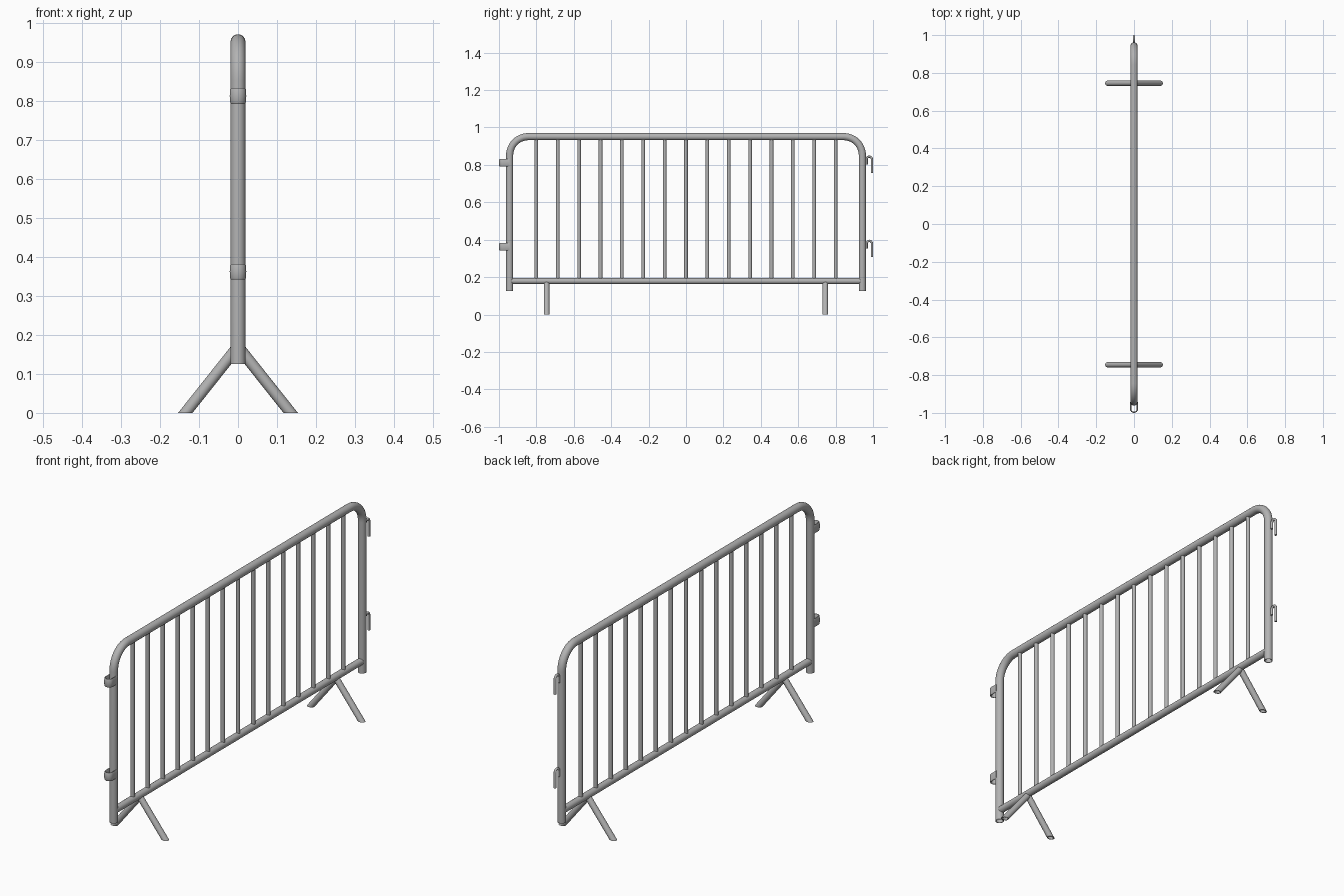
import bpy, bmesh, math
from mathutils import Vector

if "Cube" in bpy.data.objects:
    bpy.data.objects.remove(bpy.data.objects["Cube"])

metal = bpy.data.materials.new("galvanised grey")
metal.diffuse_color = (0.45, 0.45, 0.45, 1)
metal.use_nodes = True
metal.node_tree.nodes["Principled BSDF"].inputs["Base Color"].default_value = metal.diffuse_color


def finish(name, bm, angle=40):
    bmesh.ops.recalc_face_normals(bm, faces=bm.faces)
    me = bpy.data.meshes.new(name)
    bm.to_mesh(me)
    bm.free()
    me.materials.append(metal)
    ob = bpy.data.objects.new(name, me)
    bpy.context.collection.objects.link(ob)
    bpy.ops.object.select_all(action='DESELECT')
    ob.select_set(True)
    bpy.context.view_layer.objects.active = ob
    bpy.ops.object.shade_smooth_by_angle(angle=math.radians(angle))
    return ob


def tube(name, path, r, side, sides=20, wall=0, floor=False):
    """Sweep a round pipe along a flat path; side is the path plane's normal.
    wall > 0 makes it hollow, floor cuts the last end level at z = 0."""
    bm = bmesh.new()
    pts, side = [Vector(p) for p in path], Vector(side)

    def rings(rad):
        out = []
        for i, p in enumerate(pts):
            t = (pts[min(i + 1, len(pts) - 1)] - pts[max(i - 1, 0)]).normalized()
            n = t.cross(side)
            ring = []
            for k in range(sides):
                a = 2 * math.pi * k / sides
                v = p + rad * (math.cos(a) * side + math.sin(a) * n)
                if floor and i == len(pts) - 1:
                    v -= t * (v.z / t.z)
                ring.append(bm.verts.new(v))
            out.append(ring)
        return out

    loops = rings(r)
    if wall:
        loops += rings(r - wall)[::-1]
        loops.append(loops[0])
    else:
        bm.faces.new(loops[0])
        bm.faces.new(loops[-1])
    for a, b in zip(loops, loops[1:]):
        for k in range(sides):
            j = (k + 1) % sides
            bm.faces.new((a[k], a[j], b[j], b[k]))
    return finish(name, bm)


def arc(cy, cz, r, a0, a1, n):
    return [(0, cy + r * math.cos(math.radians(a0 + (a1 - a0) * i / n)),
             cz + r * math.sin(math.radians(a0 + (a1 - a0) * i / n))) for i in range(n + 1)]


X = (1, 0, 0)
POST, TOP, BEND = 0.943, 0.951, 0.1

# outer frame: two posts and top rail in one bent pipe
frame = [(0, -POST, 0.125)] + arc(-POST + BEND, TOP - BEND, BEND, 180, 90, 12) \
    + arc(POST - BEND, TOP - BEND, BEND, 90, 0, 12) + [(0, POST, 0.125)]
tube("outer_frame", frame, 0.019, X, 28, wall=0.003)

# bottom rail
tube("bottom_rail", [(0, -POST, 0.179), (0, POST, 0.179)], 0.0165, X, 24)

# upright bars
for i in range(15):
    y = -0.8 + 1.6 * i / 14
    tube(f"upright_bar_{i + 1}", [(0, y, 0.179), (0, y, TOP)], 0.0098, X, 16)

# splayed legs
for y in (-0.745, 0.745):
    for s in (-1, 1):
        tube("leg", [(0, y, 0.17), (s * 0.135, y, 0)], 0.0145, (0, 1, 0), 20,
             wall=0.003, floor=True)


def strap(name, z0, z1):
    """U-shaped band around the post end with softened edges."""
    bm = bmesh.new()

    def outline(w):
        half = [(w * math.cos(a), -0.979 - w * math.sin(a))
                for a in [math.pi * k / 16 for k in range(17)]]
        return [(w, -0.943)] + half + [(-w, -0.943)]

    b = 0.004
    # closed cross-section: (half width, height), outer side rounded
    sec = [(0.016, z0), (0.0185, z0), (0.0205, z0 + b), (0.0212, (z0 + z1) / 2),
           (0.0205, z1 - b), (0.0185, z1), (0.016, z1), (0.0145, z1 - 0.002),
           (0.0145, z0 + 0.002)]
    loops = [[bm.verts.new((x, y, z)) for x, y in outline(w)] for w, z in sec]
    for a, c in zip(loops, loops[1:] + loops[:1]):
        for k in range(len(a) - 1):
            bm.faces.new((a[k], a[k + 1], c[k + 1], c[k]))
    for end in (0, -1):
        bm.faces.new([l[end] for l in loops])
    finish(name, bm, 50)


# linking loops on one post, hooks on the other
for n, z in (("upper", 0.812), ("lower", 0.362)):
    strap(n + "_link_loop", z - 0.02, z + 0.02)
    top = z + 0.032 - 0.014
    hook = [(0, 0.966, z - 0.01)] + arc(0.98, top, 0.014, 180, 0, 12) + [(0, 0.994, z - 0.055)]
    tube(n + "_hook", hook, 0.006, X, 14)
